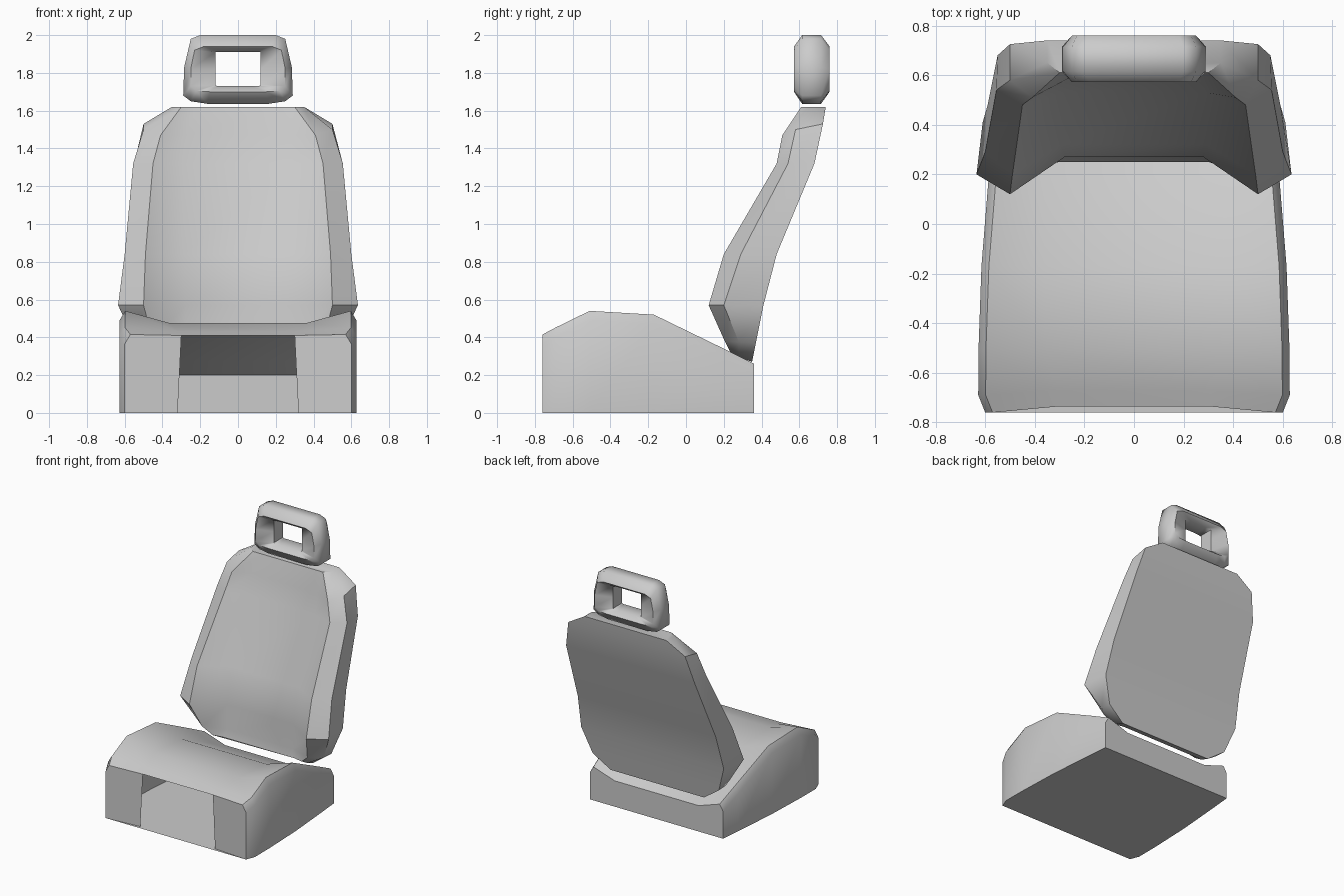
import bpy
import bmesh
import math

if "Cube" in bpy.data.objects:
    bpy.data.objects.remove(bpy.data.objects["Cube"])


def mirror_section(half):
    """Mirror a half section (x >= 0) into a full closed loop."""
    return half + [(-x, y, z) for x, y, z in reversed(half)]


def loft(name, rings, cap_start=True, cap_end=True, wrap=False, extra=None, angle=40):
    bm = bmesh.new()
    loops = [[bm.verts.new(p) for p in ring] for ring in rings]
    pairs = list(zip(loops, loops[1:]))
    if wrap:
        pairs.append((loops[-1], loops[0]))
    for a, b in pairs:
        n = len(a)
        for i in range(n):
            j = (i + 1) % n
            bm.faces.new((a[i], a[j], b[j], b[i]))
    if cap_start:
        bm.faces.new(loops[0])
    if cap_end:
        bm.faces.new(loops[-1])
    if extra:
        extra(bm, loops)
    bmesh.ops.recalc_face_normals(bm, faces=bm.faces)
    mesh = bpy.data.meshes.new(name)
    bm.to_mesh(mesh)
    bm.free()
    ob = bpy.data.objects.new(name, mesh)
    bpy.context.collection.objects.link(ob)
    bpy.ops.object.select_all(action='DESELECT')
    ob.select_set(True)
    bpy.context.view_layer.objects.active = ob
    bpy.ops.object.shade_smooth_by_angle(angle=math.radians(angle))
    return ob


# Seat cushion: stations from front to back
# y, outer x, bolster top z, inner x, inner y, inner z
stations = [
    (-0.76, 0.60, 0.415, 0.30, -0.735, 0.41),
    (-0.69, 0.628, 0.452, 0.315, -0.67, 0.43),
    (-0.51, 0.627, 0.54, 0.36, -0.51, 0.475),
    (-0.17, 0.615, 0.52, 0.36, -0.17, 0.45),
    (0.20, 0.585, 0.34, 0.36, 0.20, 0.275),
    (0.36, 0.57, 0.26, 0.36, 0.36, 0.20),
]
seat_rings = [mirror_section([
    (xo, y, 0), (xo, y, zt - 0.05), (xo - 0.03, y, zt), (xi, yi, zi)])
    for y, xo, zt, xi, yi, zi in stations]


# Front of each bolster, leaving the middle open
def bolster_fronts(bm, loops):
    ring = loops[0]
    for s, ids in ((1, (0, 1, 2, 3)), (-1, (7, 6, 5, 4))):
        foot = bm.verts.new((s * 0.32, -0.737, 0))
        bm.faces.new([ring[i] for i in ids] + [foot])


loft("seat_cushion", seat_rings, cap_start=False, extra=bolster_fronts)

# Backrest: rows from bottom to top
# front z, back z, inner x/y, bolster front x/y, outer x/y, back x/y
rows = [
    (0.32, 0.27, 0.30, 0.25, 0.38, 0.235, 0.40, 0.28, 0.40, 0.35),
    (0.38, 0.37, 0.28, 0.27, 0.45, 0.205, 0.54, 0.28, 0.54, 0.37),
    (0.57, 0.57, 0.28, 0.27, 0.50, 0.12, 0.635, 0.20, 0.61, 0.41),
    (0.84, 0.84, 0.29, 0.32, 0.49, 0.20, 0.60, 0.29, 0.59, 0.48),
    (1.32, 1.32, 0.29, 0.53, 0.45, 0.48, 0.555, 0.54, 0.55, 0.68),
    (1.47, 1.53, 0.28, 0.57, 0.41, 0.51, 0.50, 0.58, 0.50, 0.725),
    (1.62, 1.62, 0.22, 0.61, 0.30, 0.61, 0.35, 0.65, 0.35, 0.74),
]
back_rings = []
for zf, zb, xi, yi, xf, yf, xo, yo, xb, yb in rows:
    back_rings.append(mirror_section([
        (xi, yi, zf), (xf, yf, zf), (xo, yo, (zf + zb) / 2), (xb, yb, zb)]))
loft("backrest", back_rings)

# Headrest: concentric loops swept round the open frame
outer = [(0.20, 2.0), (0.25, 1.98), (0.285, 1.83), (0.29, 1.68), (0.25, 1.65), (0.16, 1.636)]
face = [(0.18, 1.94), (0.23, 1.92), (0.25, 1.82), (0.25, 1.73), (0.22, 1.705), (0.15, 1.70)]
hole = [(0.07, 1.91), (0.12, 1.91), (0.12, 1.82), (0.12, 1.735), (0.11, 1.73), (0.07, 1.73)]
head_rings = [mirror_section([(x, y, z) for x, z in shape]) for shape, y in (
    (outer, 0.615), (face, 0.572), (hole, 0.61), (hole, 0.72), (face, 0.76), (outer, 0.715))]
loft("headrest", head_rings, cap_start=False, cap_end=False, wrap=True, angle=62)
